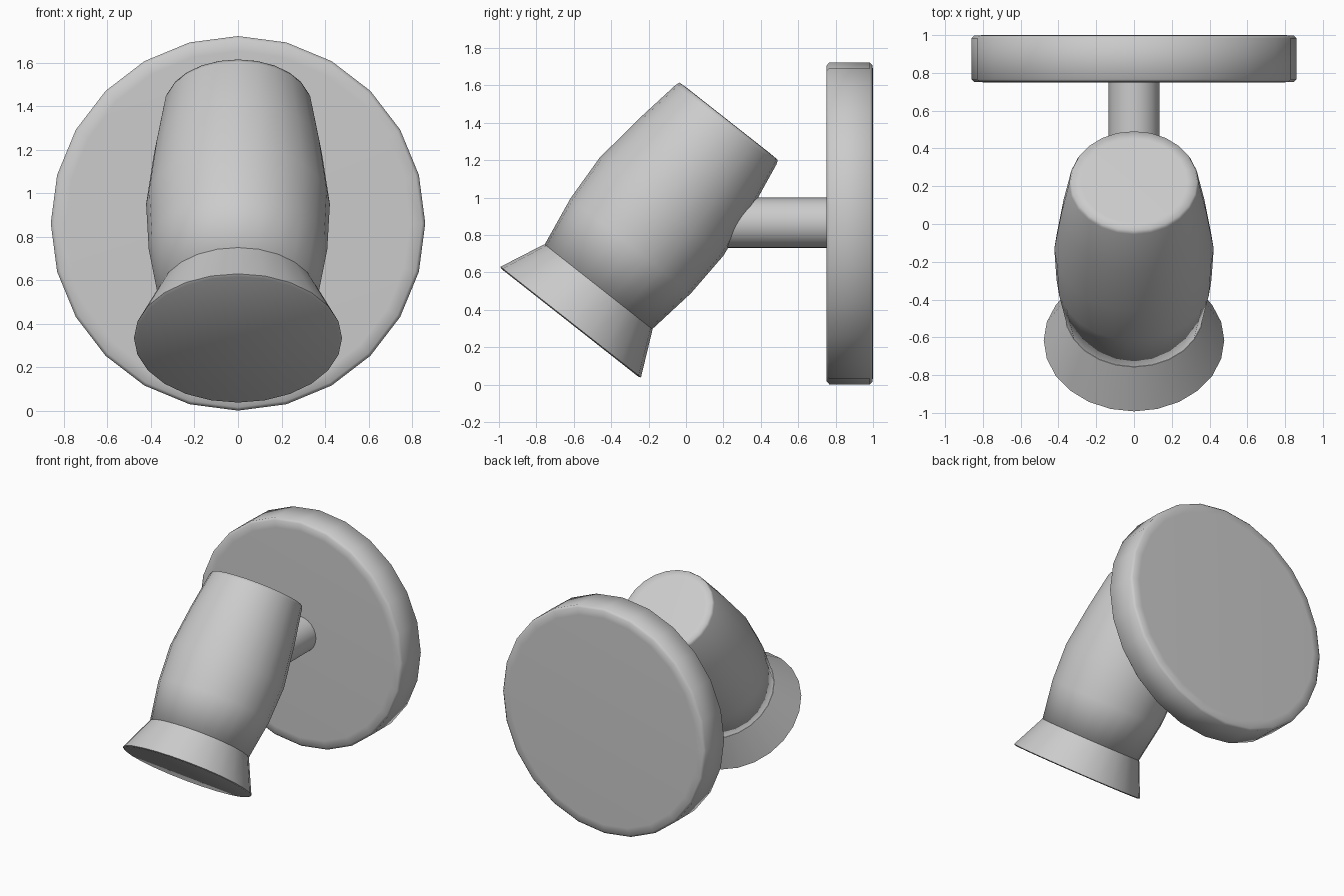
import bpy
import bmesh
from math import cos, sin, pi, radians
from mathutils import Matrix, Vector

cube = bpy.data.objects.get("Cube")
if cube:
    bpy.data.objects.remove(cube)

grey = bpy.data.materials.new("matte_grey")
grey.use_nodes = True
colour = (0.6, 0.6, 0.6, 1)
grey.diffuse_color = colour
grey.node_tree.nodes["Principled BSDF"].inputs["Base Color"].default_value = colour

SIDES = 24


def lathe(name, profile, matrix, sharp=None):
    """Spin (radius, height) pairs around local z and close both ends."""
    bm = bmesh.new()
    rings = []
    for r, h in profile:
        angles = [2 * pi * i / SIDES for i in range(SIDES)]
        rings.append([bm.verts.new((r * cos(a), r * sin(a), h)) for a in angles])
    for low, high in zip(rings, rings[1:]):
        for i in range(SIDES):
            j = (i + 1) % SIDES
            bm.faces.new((low[i], low[j], high[j], high[i]))
    bm.faces.new(rings[0][::-1])
    bm.faces.new(rings[-1])
    bmesh.ops.recalc_face_normals(bm, faces=bm.faces)
    for f in bm.faces:
        f.smooth = True
    mesh = bpy.data.meshes.new(name)
    bm.to_mesh(mesh)
    bm.free()
    mesh.materials.append(grey)
    obj = bpy.data.objects.new(name, mesh)
    bpy.context.collection.objects.link(obj)
    obj.matrix_world = matrix
    if sharp:
        bpy.ops.object.select_all(action='DESELECT')
        obj.select_set(True)
        bpy.context.view_layer.objects.active = obj
        bpy.ops.object.shade_smooth_by_angle(angle=radians(sharp))
    return obj


def axis(y, z, tilt):
    """Frame whose z axis leans from upright towards the back."""
    return Matrix.Translation(Vector((0, y, z))) @ Matrix.Rotation(radians(-tilt), 4, 'X')


# Round wall plate with softened rims
rim = [(0.79, 0), (0.845, 0.002), (0.86, 0.016)]
plate = rim + [(r, 0.25 - h) for r, h in reversed(rim)]
lathe("wall_plate", plate, axis(0.75, 0.862, 90))

# Arm joining the plate to the lamp head
lathe("arm", [(0.135, 0), (0.135, 0.66)], axis(0.1, 0.865, 90), 40)

# Tilted barrel-shaped head and its flared mouth
head_axis = axis(-0.62, 0.33, 38.2)
barrel = [(0.365, 0.24), (0.41, 0.525), (0.422, 0.79), (0.385, 1.09),
          (0.343, 1.35), (0.334, 1.372), (0.28, 1.374)]
lathe("lamp_head", barrel, head_axis)
lathe("flared_mouth", [(0.465, 0), (0.478, 0.006), (0.368, 0.246)], head_axis, 50)
